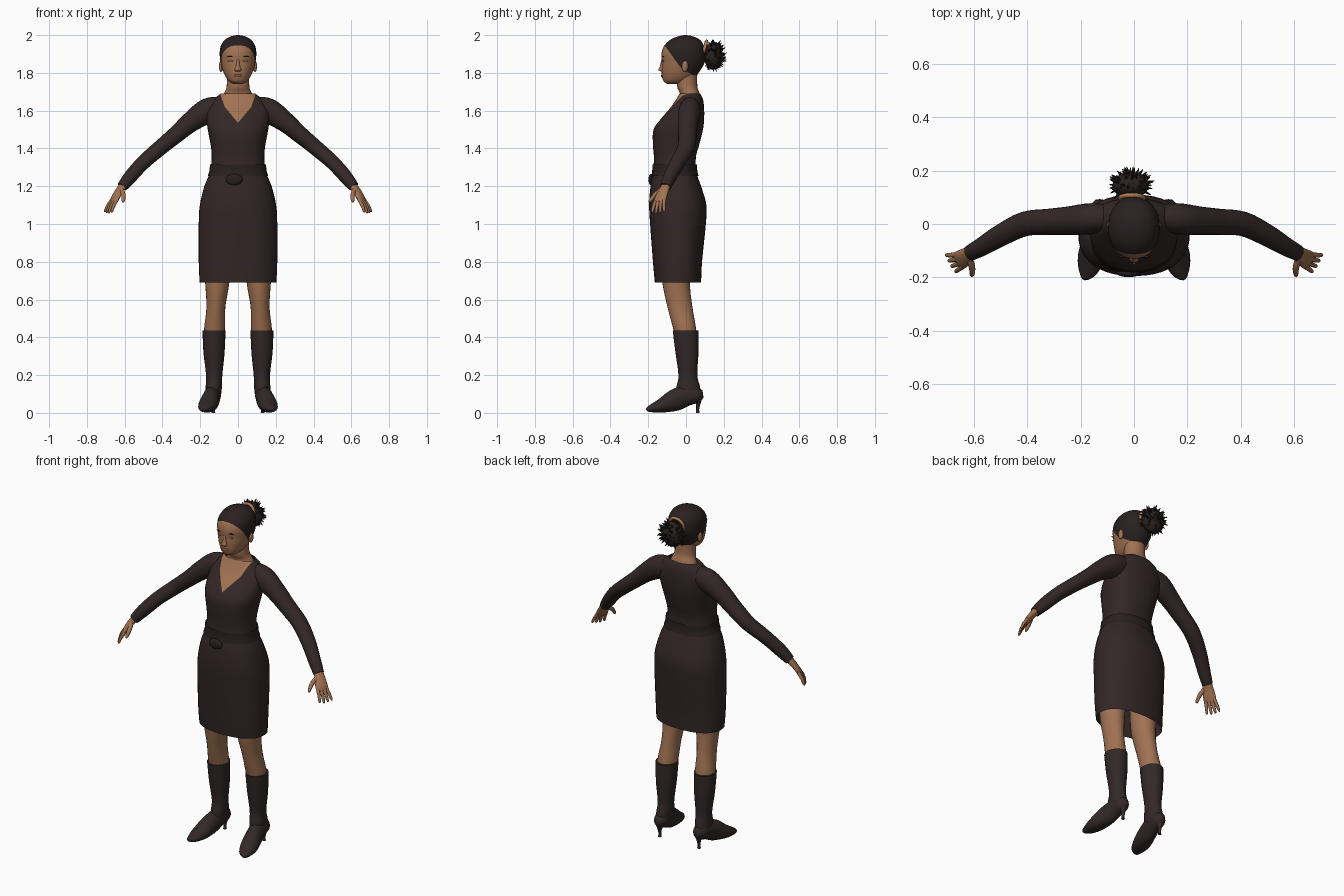
import bpy, bmesh, math, random
from mathutils import Vector, Matrix

cube = bpy.data.objects.get("Cube")
if cube:
    bpy.data.objects.remove(cube, do_unlink=True)


def material(name, *rgb):
    m = bpy.data.materials.new(name)
    m.use_nodes = True
    m.diffuse_color = (*rgb, 1)
    bsdf = next(n for n in m.node_tree.nodes if n.type == 'BSDF_PRINCIPLED')
    bsdf.inputs["Base Color"].default_value = (*rgb, 1)
    return m


SKIN = material("warm brown skin", .36, .17, .085)
CLOTH = material("dark plum brown cloth", .033, .02, .02)
HAIR = material("near black hair", .023, .015, .015)
BOOT = material("dark brown leather", .032, .021, .021)
BELT = material("dark belt", .022, .014, .014)
LIPS = material("brown lips", .24, .1, .06)
EYES = material("pale eyes", .42, .27, .18)
TIE = material("tan hair tie", .42, .2, .09)


def finish(name, bm, *mats):
    bmesh.ops.recalc_face_normals(bm, faces=bm.faces[:])
    mesh = bpy.data.meshes.new(name)
    bm.to_mesh(mesh)
    bm.free()
    for m in mats:
        mesh.materials.append(m)
    mesh.shade_smooth()
    mesh.set_sharp_from_angle(angle=math.radians(50))
    obj = bpy.data.objects.new(name, mesh)
    bpy.context.collection.objects.link(obj)
    return obj


def smooth_rows(rows, steps):
    """Catmull-Rom interpolation of the profile rows."""
    rows = [Vector(r) for r in rows]
    out = []
    for i in range(len(rows) - 1):
        a, b, c = rows[max(i - 1, 0)], rows[i], rows[i + 1]
        d = rows[min(i + 2, len(rows) - 1)]
        for k in range(steps):
            t = k / steps
            out.append(b + (c - a) * (t / 2) + (a * 2 - b * 5 + c * 4 - d) * (t * t / 2)
                       + (b * 3 - a - c * 3 + d) * (t ** 3 / 2))
    return out + [rows[-1]]


def loft(name, rows, *mats, side=1, n=24, steps=4, level=True, caps=True, power=2, regions=()):
    """Skin rows of (x, y, z, half width, half depth); rings are level or follow the path."""
    rows = smooth_rows(rows, steps)
    bm = bmesh.new()
    rings = []
    for i, row in enumerate(rows):
        u, v = Vector((1, 0, 0)), Vector((0, 1, 0))
        if not level:
            tangent = (rows[min(i + 1, len(rows) - 1)] - rows[max(i - 1, 0)]).to_3d()
            u = tangent.cross(Vector((0, 0, 1))).normalized()
            v = u.cross(tangent).normalized()
        ring = []
        for k in range(n):
            a = math.tau * k / n
            c, s = math.cos(a), math.sin(a)
            p = (row.to_3d() + u * row[3] * math.copysign(abs(c) ** (2 / power), c)
                 + v * row[4] * math.copysign(abs(s) ** (2 / power), s))
            ring.append(bm.verts.new((p.x * side, p.y, p.z)))
        rings.append(ring)
    for r, q in zip(rings, rings[1:]):
        for k in range(n):
            bm.faces.new((r[k], r[(k + 1) % n], q[(k + 1) % n], q[k]))
    if caps:
        bm.faces.new(rings[0])
        bm.faces.new(rings[-1])
    # Cut along the region planes and colour what lies behind all of them
    for co, no in regions:
        bmesh.ops.bisect_plane(bm, geom=bm.verts[:] + bm.edges[:] + bm.faces[:],
                               plane_co=co, plane_no=no)
    if regions:
        for f in bm.faces:
            mid = f.calc_center_median()
            if all((mid - Vector(co)).dot(Vector(no)) < 0 for co, no in regions):
                f.material_index = 1
    return finish(name, bm, *mats)


def profile(table):
    """Turn (z, front, back, half width) into loft rows."""
    return [(0, (f + b) / 2, z, w, (b - f) / 2) for z, f, b, w in table]


def blob(name, loc, size, mat):
    bm = bmesh.new()
    bmesh.ops.create_uvsphere(bm, u_segments=16, v_segments=10, radius=1,
                              matrix=Matrix.Translation(loc) @ Matrix.Diagonal((*size, 1)))
    return finish(name, bm, mat)


# Dress with a V neckline showing the chest
neckline = [((0, .015, 0), (0, 1, 0))]
for s in (1, -1):
    neckline += [((.095 * s, 0, 1.69), (.07 * s, 0, -.025)),
                 ((.07 * s, 0, 1.62), (.085 * s, 0, -.07))]
loft("dress", profile([
    (.69, -.165, .08, .203), (.8, -.175, .085, .208), (1, -.19, .105, .208),
    (1.1, -.195, .108, .202), (1.2, -.188, .08, .178), (1.27, -.175, .056, .15),
    (1.35, -.17, .052, .139), (1.42, -.175, .07, .145), (1.5, -.172, .09, .16),
    (1.56, -.13, .096, .166), (1.61, -.087, .096, .16), (1.66, -.052, .09, .128),
    (1.69, -.035, .075, .092)]), CLOTH, SKIN, n=40, caps=False, power=2.3, regions=neckline)
loft("belt", profile([(1.255, -.183, .066, .16), (1.28, -.179, .06, .152),
                      (1.315, -.178, .059, .148)]), BELT, n=40, caps=False, power=2.3)
blob("sash_end", (-.02, -.185, 1.235), (.045, .014, .03), BELT)

# Neck and head, hair painted above the hairline
loft("neck", [(0, .02, 1.64, .1, .058), (0, .02, 1.69, .074, .052),
              (0, .006, 1.73, .06, .054), (0, .005, 1.81, .06, .055)], SKIN)
hairline = [((0, -.12, 1.955), (0, -.125, -.09)), ((0, -.03, 1.83), (0, -.07, -.11))]
loft("head", profile([
    (1.742, -.1, -.03, .026), (1.755, -.118, .01, .048), (1.78, -.127, .05, .066),
    (1.82, -.129, .08, .083), (1.86, -.128, .1, .093), (1.9, -.13, .103, .097),
    (1.94, -.118, .096, .092), (1.975, -.084, .074, .07), (1.994, -.04, .035, .036),
    (2, -.008, .002, .005)]), SKIN, HAIR, n=32, power=2.15, regions=hairline)
loft("nose", [(0, -.122, 1.87, .007, .008), (0, -.127, 1.835, .011, .012),
              (0, -.131, 1.817, .018, .015), (0, -.127, 1.808, .014, .008)], SKIN, n=12)
blob("lips", (0, -.127, 1.785), (.023, .006, .008), LIPS)
for s, tag in ((1, "left"), (-1, "right")):
    blob(tag + "_eye", (.038 * s, -.121, 1.863), (.015, .005, .004), EYES)
    blob(tag + "_brow", (.038 * s, -.122, 1.886), (.02, .005, .003), HAIR)
    blob(tag + "_ear", (.09 * s, -.005, 1.835), (.011, .017, .03), SKIN)

# Spiky bun and the tie that holds it
rng = random.Random(4)
center = Vector((-.013, .145, 1.89))
bm = bmesh.new()
bmesh.ops.create_uvsphere(bm, u_segments=20, v_segments=14, radius=1,
                          matrix=Matrix.Translation(center) @ Matrix.Diagonal((.068, .05, .074, 1)))
for i in range(130):
    d = Vector((rng.gauss(0, 1), rng.gauss(.3, 1), rng.gauss(0, 1))).normalized()
    length = rng.uniform(.04, .06)
    start = center + Vector((d.x * .06, d.y * .04, d.z * .062)) + d * (length / 2 - .025)
    aim = (d + Vector((rng.uniform(-.3, .3), 0, rng.uniform(-.3, .3)))).to_track_quat('Z', 'Y')
    bmesh.ops.create_cone(bm, segments=5, radius1=.014, radius2=.001, depth=length,
                          matrix=Matrix.Translation(start) @ aim.to_matrix().to_4x4())
finish("hair_bun", bm, HAIR)
bpy.ops.mesh.primitive_torus_add(major_radius=.044, minor_radius=.009, major_segments=24,
                                 minor_segments=8, location=(-.008, .097, 1.925),
                                 rotation=(math.radians(75), 0, 0))
tie = bpy.context.object
tie.name = "hair_tie"
tie.data.materials.append(TIE)
tie.data.shade_smooth()

for s, tag in ((1, "left_"), (-1, "right_")):
    # Sleeve
    loft(tag + "sleeve", [
        (.08, .025, 1.625, .045, .05), (.16, .02, 1.6, .058, .066), (.25, .012, 1.54, .053, .054),
        (.32, .008, 1.48, .049, .046), (.41, 0, 1.405, .046, .041), (.5, -.043, 1.327, .041, .038),
        (.57, -.085, 1.25, .035, .036), (.613, -.108, 1.197, .03, .028)],
        CLOTH, side=s, level=False)
    # Hand with four fingers and a thumb
    loft(tag + "palm", [
        (.6, -.1, 1.215, .025, .021), (.625, -.117, 1.18, .03, .018),
        (.65, -.134, 1.138, .036, .014), (.66, -.14, 1.118, .031, .009)],
        SKIN, side=s, level=False, n=16)
    spread = Vector((-.45, -.75, 0))
    for name, i in (("little", -1.5), ("ring", -.5), ("middle", .5), ("index", 1.5)):
        base = Vector((.652, -.136, 1.132)) + spread * i * .019
        reach = 1 - .06 * abs(i - .3)
        path = [(0, 0, 0, .01), (.022, -.008, -.035, .009), (.036, -.012, -.068, .007),
                (.038, -.013, -.077, .003)]
        loft(tag + name + "_finger", [
            (*(base + Vector((x, y, z)) * reach - spread * i * z * .12), r, r)
            for x, y, z, r in path], SKIN, side=s, level=False, n=10, steps=2)
    loft(tag + "thumb", [
        (.618, -.125, 1.185, .013, .013), (.607, -.163, 1.155, .012, .012),
        (.607, -.188, 1.125, .009, .009), (.608, -.195, 1.115, .004, .004)],
        SKIN, side=s, level=False, n=10)
    # Leg
    loft(tag + "leg", [
        (.112, -.05, .85, .075, .085), (.11, -.052, .69, .064, .073), (.117, -.032, .56, .05, .066),
        (.124, -.008, .45, .055, .061), (.126, 0, .4, .05, .056)], SKIN, side=s)
    # Boot: shaft, pointed foot and thin heel
    loft(tag + "boot_shaft", [
        (.127, -.002, .435, .061, .068), (.127, .005, .32, .056, .061), (.126, .01, .2, .043, .05),
        (.128, .012, .14, .043, .062), (.131, .013, .09, .041, .066)], BOOT, side=s)
    loft(tag + "boot_foot", [
        (.13, .09, .1, .015, .02), (.13, .06, .096, .038, .042), (.135, 0, .09, .043, .055),
        (.146, -.06, .067, .047, .058), (.16, -.12, .042, .05, .041), (.172, -.17, .027, .039, .025),
        (.183, -.2, .02, .019, .014), (.186, -.21, .018, .004, .004)],
        BOOT, side=s, level=False)
    loft(tag + "boot_heel", [
        (.13, .062, .09, .034, .03), (.13, .064, .05, .014, .013),
        (.13, .062, .02, .008, .008), (.13, .062, 0, .01, .01)], BOOT, side=s, n=12)
